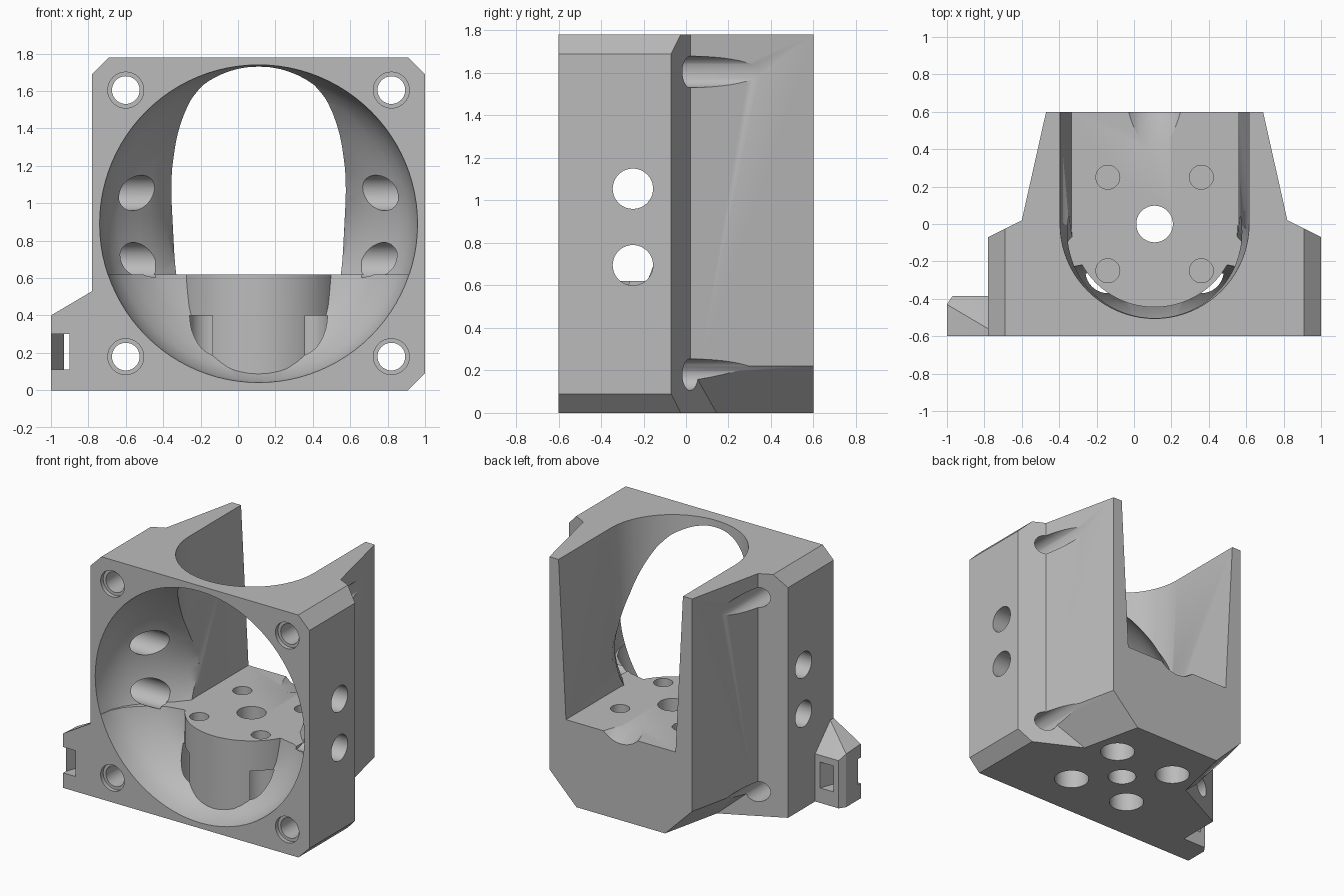
import bpy, bmesh
from math import cos, sin, pi
from mathutils import Vector

old = bpy.data.objects.get("Cube")
if old:
    bpy.data.objects.remove(old, do_unlink=True)

CX, CZ = 0.11, 0.89        # axis of the round intake
HEIGHT, FLOOR = 1.78, 0.62

grey = bpy.data.materials.new("light grey plastic")
grey.use_nodes = True
colour = (0.5, 0.5, 0.5, 1)
grey.diffuse_color = colour
grey.node_tree.nodes["Principled BSDF"].inputs["Base Color"].default_value = colour


def finish(name, bm):
    bmesh.ops.recalc_face_normals(bm, faces=bm.faces)
    mesh = bpy.data.meshes.new(name)
    bm.to_mesh(mesh)
    bm.free()
    mesh.materials.append(grey)
    obj = bpy.data.objects.new(name, mesh)
    bpy.context.collection.objects.link(obj)
    return obj


def loft(name, rings, planes=()):
    """Skin matching rings, cap both ends, then trim by (point, normal) planes."""
    bm = bmesh.new()
    loops = [[bm.verts.new(p) for p in ring] for ring in rings]
    n = len(loops[0])
    for a, b in zip(loops, loops[1:]):
        for i in range(n):
            j = (i + 1) % n
            bm.faces.new((a[i], a[j], b[j], b[i]))
    bm.faces.new(loops[0])
    bm.faces.new(loops[-1])
    for point, normal in planes:
        geom = bm.verts[:] + bm.edges[:] + bm.faces[:]
        cut = bmesh.ops.bisect_plane(bm, geom=geom, plane_co=point,
                                     plane_no=normal, clear_outer=True)
        edges = [e for e in cut["geom_cut"] if isinstance(e, bmesh.types.BMEdge)]
        bmesh.ops.holes_fill(bm, edges=edges)
    return finish(name, bm)


def circle(centre, axis, r, n):
    quat = Vector(axis).to_track_quat('Z', 'Y')
    return [Vector(centre) + quat @ Vector((r * cos(2 * pi * i / n), r * sin(2 * pi * i / n), 0))
            for i in range(n)]


def cylinder(name, start, end, r, n=40):
    axis = Vector(end) - Vector(start)
    return loft(name, [circle(start, axis, r, n), circle(end, axis, r, n)])


def revolve(name, profile, planes):
    return loft(name, [circle((CX, y, CZ), (0, 1, 0), r, 96) for r, y in profile], planes)


def combine(target, tool, operation='DIFFERENCE'):
    mod = target.modifiers.new("cut", 'BOOLEAN')
    mod.operation, mod.solver, mod.object = operation, 'EXACT', tool
    bpy.context.view_layer.objects.active = target
    bpy.ops.object.modifier_apply(modifier=mod.name)
    bpy.data.objects.remove(tool, do_unlink=True)


# Front block with chamfered corners and sloped back shoulders
outline = [(-0.78, 0), (0.91, 0), (1, 0.09), (1, 1.69), (0.91, HEIGHT),
           (-0.69, HEIGHT), (-0.78, 1.69)]
housing = loft("fan_duct_housing", [[(x, y, z) for x, z in outline] for y in (-0.6, 0.35)],
               [((CX + s * 0.89, -0.07, 0), (s, 2, 0)) for s in (-1, 1)])


# Tapered rear body with chamfered lower corners
def rear_section(y):
    w, c = 0.58 + (0.6 - y) * 0.224, 0.22
    pts = [(-w + c, 0), (w - c, 0), (w, c), (w, HEIGHT), (-w, HEIGHT), (-w, c)]
    return [(CX + x, y, z) for x, z in pts]


combine(housing, loft("rear_body", [rear_section(-0.2), rear_section(0.6)]), 'UNION')

# Side tab with faceted roof and slanted tie slot
top = [(-1, -0.6, 0.4), (-0.78, -0.6, 0.53), (-0.78, -0.56, 0.53),
       (-1, -0.43, 0.39), (-0.97, -0.385, 0.35), (-0.78, -0.385, 0.35)]
top += [(-0.7, y, z) for x, y, z in top if x == -0.78]
bm = bmesh.new()
for x, y, z in top:
    bm.verts.new((x, y, z))
    bm.verts.new((x, y, 0))
hull = bmesh.ops.convex_hull(bm, input=bm.verts)
loose = {v for v in hull["geom_interior"] + hull["geom_unused"]
         if isinstance(v, bmesh.types.BMVert)}
bmesh.ops.delete(bm, geom=list(loose), context='VERTS')
bmesh.ops.dissolve_limit(bm, angle_limit=0.01, verts=bm.verts, edges=bm.edges)
combine(housing, finish("side_tab", bm), 'UNION')
slot = [(-1.03, -0.65), (-0.92, -0.65), (-0.807, -0.35), (-0.917, -0.35)]
combine(housing, loft("tab_slot", [[(x, y, z) for x, y in slot] for z in (0.11, 0.3)]))


# Tapered U-shaped channel, open to the top and the rear
def channel_section(z):
    w = 0.445 + (z - FLOOR) * 0.052
    arc = [(-w * cos(pi * i / 40), -w * sin(pi * i / 40)) for i in range(41)]
    return [(CX + x, y, z) for x, y in arc + [(w, 0.7), (-w, 0.7)]]


combine(housing, loft("channel", [channel_section(FLOOR), channel_section(HEIGHT + 0.1)]))

# Round intake bowl above the floor
bowl = [(0.85, -0.65), (0.85, -0.6), (0.84, -0.5), (0.8, -0.4), (0.755, -0.335),
        (0.7, -0.275), (0.64, -0.21), (0.58, -0.15), (0.49, -0.03), (0.46, 0.04)]
combine(housing, revolve("upper_bowl", bowl, [((0, 0, FLOOR), (0, 0, -1))]))

# Shallower scoop below the floor, wrapped round a pedestal
scoop = [(0.849, -0.65), (0.849, -0.6), (0.835, -0.51), (0.79, -0.42), (0.73, -0.355),
         (0.66, -0.295), (0.58, -0.245), (0.48, -0.22), (0.3, -0.21)]
lower = revolve("lower_scoop", scoop, [((0, 0, FLOOR + 0.02), (0, 0, 1))])
combine(lower, cylinder("pedestal", (CX, 0, -0.2), (CX, 0, 1), 0.445, 80))
combine(housing, lower)

for sx in (-1, 1):
    # Corner screw holes with a wider mouth
    x = CX + sx * 0.71
    for z in (0.18, 1.605):
        combine(housing, cylinder("screw_hole", (x, -0.7, z), (x, 0.5, z), 0.074))
        combine(housing, cylinder("screw_mouth", (x, -0.7, z), (x, -0.57, z), 0.096))
    # Side holes into the bowl
    for z in (0.695, 1.055):
        combine(housing, cylinder("side_hole", (CX + sx * 1.1, -0.25, z),
                                  (CX + sx * 0.55, -0.25, z), 0.095))
    # Floor pilot holes over wider sockets underneath
    x = CX + sx * 0.25
    for y in (-0.25, 0.25):
        combine(housing, cylinder("pilot_hole", (x, y, 0.43), (x, y, 0.8), 0.064))
        combine(housing, cylinder("socket", (x, y, -0.1), (x, y, 0.4), 0.12))

# Central floor hole and shallow wire groove at the rear edge
combine(housing, cylinder("centre_hole", (CX, 0, -0.1), (CX, 0, 0.8), 0.098))
combine(housing, cylinder("wire_groove", (CX, 0.36, 0.84), (CX, 0.7, 0.74), 0.2, 64))

# Smooth curved walls, crisp edges
bpy.ops.object.select_all(action='DESELECT')
housing.select_set(True)
bpy.context.view_layer.objects.active = housing
bpy.ops.object.shade_smooth_by_angle(angle=0.5)
